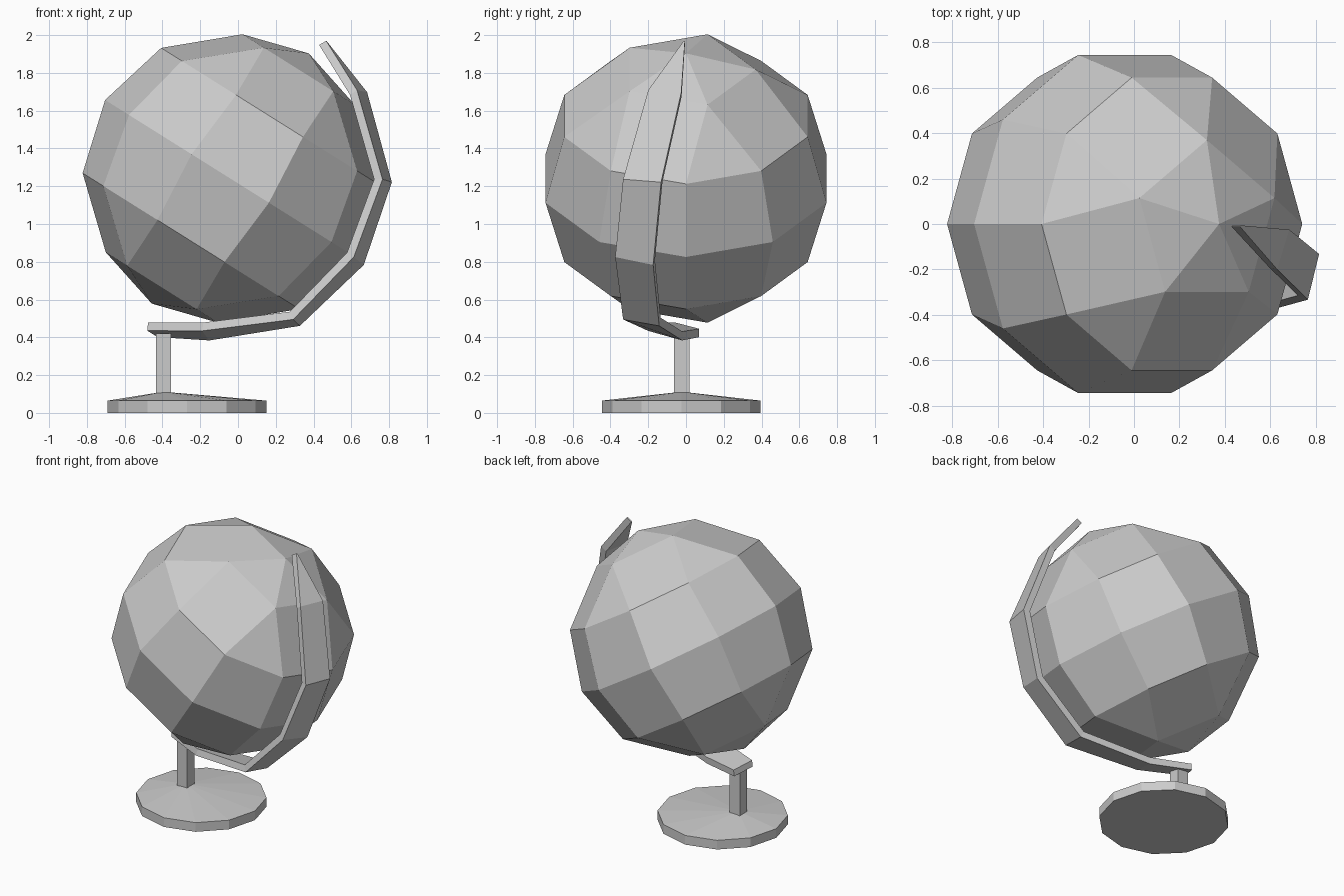
import bpy, bmesh
from math import sin, cos, radians
from mathutils import Vector

if "Cube" in bpy.data.objects:
    bpy.data.objects.remove(bpy.data.objects["Cube"])

C = Vector((-0.041, 0, 1.241))                 # globe centre
T = radians(32.1)                              # axis tilt
U = Vector((sin(T), 0, cos(T)))                # along globe axis
V = Vector((cos(T), 0, -sin(T)))               # across the axis, to the right


def local(u, v, y):
    return C + U * u + V * v + Vector((0, y, 0))


def build(name, verts, faces):
    me = bpy.data.meshes.new(name)
    me.from_pydata([tuple(p) for p in verts], [], faces)
    bm = bmesh.new()
    bm.from_mesh(me)
    bmesh.ops.recalc_face_normals(bm, faces=bm.faces)
    bm.to_mesh(me)
    bm.free()
    ob = bpy.data.objects.new(name, me)
    bpy.context.collection.objects.link(ob)
    return ob


def ring(u, r, n, offset=0):
    angles = [radians(offset + 360 * i / n) for i in range(n)]
    return [local(u, -r * cos(a), r * sin(a)) for a in angles]


# Globe: three 10-sided rings, each cap reduced to a 5-sided ring and a pole
R = 0.782
verts = (ring(R / 2, R * 0.866, 10) + ring(0, R, 10) + ring(-R / 2, R * 0.866, 10)
         + ring(0.681, 0.369, 5, 18) + ring(-0.681, 0.369, 5, 18)
         + [local(R, 0, 0), local(-R, 0, 0)])
faces = []
for k in (0, 10):
    for i in range(10):
        j = (i + 1) % 10
        faces.append((k + i, k + j, k + 10 + j, k + 10 + i))
for big, small, pole in ((0, 30, 40), (20, 35, 41)):
    for j in range(5):
        a, b, c = 2 * j, 2 * j + 1, (2 * j + 2) % 10
        s, t = small + j, small + (j + 1) % 5
        faces += [(big + a, big + b, s), (big + b, big + c, t, s), (s, t, pole)]
build("globe", verts, faces)

# Curved arm: outer edge stations (u front, v front, y front, u back, v back, y back)
stations = [(0.887, 0.043, -0.012, 0.887, 0.047, -0.006),
            (0.753, 0.320, -0.20, 0.772, 0.371, -0.025),
            (0.425, 0.685, -0.333, 0.438, 0.735, -0.132),
            (-0.005, 0.775, -0.375, -0.012, 0.842, -0.174),
            (-0.455, 0.679, -0.333, -0.465, 0.727, -0.142),
            (-0.763, 0.302, -0.20, -0.785, 0.362, -0.02),
            (-0.916, 0.056, -0.06, -0.916, 0.120, 0.07)]
verts, faces = [], []
last = len(stations) - 1
for i, (uf, vf, yf, ub, vb, yb) in enumerate(stations):
    k = 0.945
    d = 0.02 if i in (0, last) else 0
    verts += [local(uf, vf, yf), local(ub, vb, yb)]
    if d:
        verts += [local(ub * 0.957, vb - d, yb), local(uf * 0.957, vf - d, yf)]
    else:
        verts += [local(ub * k, vb * k, yb * k), local(uf * k, vf * k, yf * k)]
for i in range(last):
    for j in range(4):
        n = (j + 1) % 4
        faces.append((4 * i + j, 4 * i + n, 4 * i + 4 + n, 4 * i + 4 + j))
faces += [(0, 1, 2, 3), tuple(4 * last + j for j in range(4))]
build("arm", verts, faces)

# Post
bpy.ops.mesh.primitive_cube_add(size=1, location=(-0.395, -0.022, 0.25))
post = bpy.context.object
post.name = "post"
post.scale = (0.08, 0.082, 0.34)

# Base: 12-sided disc rising to an off-centre peak under the post
N = 12
verts = [(-0.27 + 0.42 * cos(radians(30 * i)), -0.025 + 0.42 * sin(radians(30 * i)), z)
         for z in (0, 0.065) for i in range(N)]
verts.append((-0.395, -0.022, 0.112))
faces = [tuple(range(N))]
for i in range(N):
    j = (i + 1) % N
    faces += [(i, j, N + j, N + i), (N + i, N + j, 2 * N)]
build("base", verts, faces)
